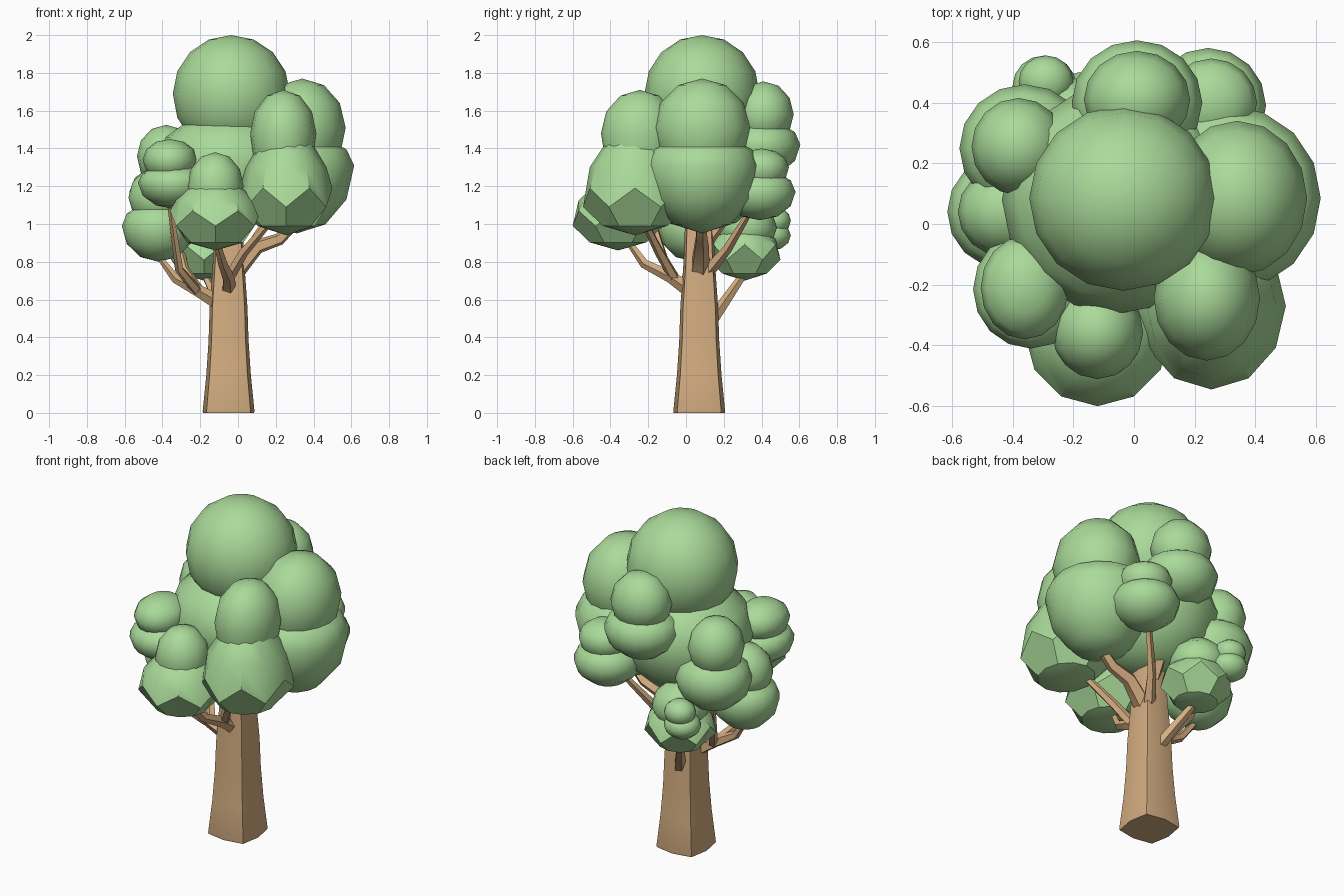
import bpy, bmesh
from math import sin, cos, pi, radians
from mathutils import Vector

if "Cube" in bpy.data.objects:
    bpy.data.objects.remove(bpy.data.objects["Cube"])


def material(name, rgb):
    m = bpy.data.materials.new(name)
    m.diffuse_color = (*rgb, 1)
    m.use_nodes = True
    m.node_tree.nodes["Principled BSDF"].inputs["Base Color"].default_value = m.diffuse_color
    return m


LEAF = material("leaf_green", (0.40, 0.70, 0.32))
BARK = material("bark_tan", (0.66, 0.42, 0.22))


def finish(name, bm, mat, angle):
    bmesh.ops.recalc_face_normals(bm, faces=bm.faces)
    me = bpy.data.meshes.new(name)
    bm.to_mesh(me)
    bm.free()
    ob = bpy.data.objects.new(name, me)
    bpy.context.collection.objects.link(ob)
    me.materials.append(mat)
    bpy.ops.object.select_all(action='DESELECT')
    ob.select_set(True)
    bpy.context.view_layer.objects.active = ob
    bpy.ops.object.shade_smooth_by_angle(angle=radians(angle))
    return ob


def skin(bm, rings, start=None, end=None):
    """Join rings of points; close each end with a cap or a pole point."""
    loops = [[bm.verts.new(p) for p in r] for r in rings]
    n = len(loops[0])
    for a, b in zip(loops, loops[1:]):
        for i in range(n):
            j = (i + 1) % n
            bm.faces.new((a[i], a[j], b[j], b[i]))
    for loop, pole in ((loops[0], start), (loops[-1], end)):
        if pole is None:
            bm.faces.new(loop)
        else:
            v = bm.verts.new(pole)
            for i in range(n):
                bm.faces.new((loop[i], loop[(i + 1) % n], v))


def puff(name, x, y, z, rx, ry, up, down, steps=6):
    """Rounded leaf puff, widest at height z."""
    bm = bmesh.new()
    rings = []
    for k in range(1, steps):
        t = pi * k / steps
        h = cos(t) * (up if cos(t) > 0 else down)
        rings.append([(x + rx * sin(t) * cos(a), y + ry * sin(t) * sin(a), z + h)
                      for a in (2 * pi * i / 16 for i in range(16))])
    skin(bm, rings, (x, y, z + up), (x, y, z - down))
    return finish(name, bm, LEAF, 55)


def bowl(name, x, y, rx, ry, top, rim, bottom, jag=0.04):
    """Leaf puff with a zigzag rim and a flattened underside."""
    bm = bmesh.new()
    rings = []
    for f, h, w in ((0.5, 0.87, 0), (0.87, 0.45, 0), (1, 0, 1)):
        rings.append([(x + rx * f * cos(a), y + ry * f * sin(a),
                       rim + (top - rim) * h + w * jag * (-1) ** i)
                      for i, a in ((i, 2 * pi * i / 12) for i in range(12))])
    rings.append([(x + rx * 0.62 * cos(a), y + ry * 0.62 * sin(a),
                   bottom + (rim - bottom) * 0.25)
                  for a in (2 * pi * i / 12 for i in range(12))])
    skin(bm, rings, (x, y, top), (x, y, bottom))
    return finish(name, bm, LEAF, 38)


def branch(name, points):
    """Tapered five-sided branch through (x, y, z, radius) points."""
    bm = bmesh.new()
    rings = []
    pts = [Vector(p[:3]) for p in points]
    for i, p in enumerate(points):
        d = pts[min(i + 1, len(pts) - 1)] - pts[max(i - 1, 0)]
        q = d.to_track_quat('Z', 'Y')
        rings.append([pts[i] + q @ Vector((p[3] * cos(a), p[3] * sin(a), 0))
                      for a in (2 * pi * k / 5 for k in range(5))])
    skin(bm, rings)
    return finish(name, bm, BARK, 40)


# Trunk: rounded-square section, flared at the foot
bm = bmesh.new()
rings = []
for z, r in ((0, 0.135), (0.01, 0.137), (0.2, 0.118), (0.38, 0.106),
             (0.56, 0.1), (0.8, 0.083), (1.0, 0.075), (1.2, 0.05)):
    rings.append([(-0.05 + r * s * cos(a), 0.07 + r * s * sin(a), z)
                  for s, a in ((1 if i % 2 == 0 else 1.2, i * pi / 4) for i in range(8))])
skin(bm, rings)
finish("trunk", bm, BARK, 45)

# Branches with their forks
branch("left_branch", [(-0.08, 0.05, 0.57, .045), (-0.2, 0.02, 0.64, .035),
                       (-0.33, 0.0, 0.71, .025), (-0.42, 0.03, 0.83, .015)])
branch("left_front_fork", [(-0.22, 0.01, 0.65, .03), (-0.31, -0.1, 0.76, .024), (-0.36, -0.2, 1.1, .014)])
branch("left_back_fork", [(-0.2, 0.03, 0.64, .028), (-0.28, 0.14, 0.76, .022), (-0.35, 0.25, 1.05, .014)])
branch("front_branch", [(-0.05, 0.03, 0.64, .04), (-0.05, -0.08, 0.72, .034),
                        (-0.08, -0.22, 0.79, .026), (-0.12, -0.32, 0.93, .016)])
branch("front_right_fork", [(-0.05, -0.06, 0.71, .03), (0.03, -0.14, 0.85, .026), (0.2, -0.24, 1.05, .018)])
branch("right_branch", [(-0.03, 0.07, 0.73, .055), (0.1, 0.08, 0.88, .042),
                        (0.22, 0.08, 0.92, .034), (0.32, 0.08, 1.02, .025)])
branch("back_branch", [(-0.05, 0.13, 0.48, .035), (-0.1, 0.2, 0.58, .03), (-0.18, 0.31, 0.74, .02)])
branch("back_right_branch", [(-0.02, 0.1, 0.73, .038), (0.06, 0.22, 0.87, .026), (0.2, 0.36, 1.1, .015)])
branch("back_upper_branch", [(-0.04, 0.1, 0.9, .04), (-0.02, 0.25, 1.1, .03), (0.01, 0.38, 1.32, .02)])

# Crown: main mass, then a lower and an upper puff for each cluster
puff("crown_top", -0.035, 0.085, 1.69, 0.31, 0.305, 0.31, 0.33, 8)
puff("crown_core", -0.05, 0.08, 1.32, 0.385, 0.375, 0.28, 0.36)

puff("right_lower", 0.31, 0.085, 1.31, 0.305, 0.305, 0.17, 0.36)
puff("right_upper", 0.34, 0.085, 1.51, 0.23, 0.255, 0.26, 0.3)

bowl("front_right_lower", 0.255, -0.27, 0.245, 0.275, 1.5, 1.14, 0.94, 0.05)
puff("front_right_upper", 0.24, -0.245, 1.48, 0.175, 0.205, 0.23, 0.35)

bowl("front_lower", -0.12, -0.36, 0.24, 0.24, 1.24, 1.03, 0.86)
puff("front_upper", -0.12, -0.355, 1.2, 0.15, 0.155, 0.18, 0.18)

puff("left_front_lower", -0.34, -0.215, 1.22, 0.19, 0.195, 0.1, 0.14)
puff("left_front_upper", -0.36, -0.21, 1.34, 0.145, 0.17, 0.11, 0.12)

puff("left_lower", -0.42, 0.04, 0.99, 0.195, 0.19, 0.13, 0.19)
puff("left_upper", -0.42, 0.04, 1.14, 0.16, 0.15, 0.16, 0.15)

puff("back_left_lower", -0.36, 0.25, 1.17, 0.215, 0.21, 0.15, 0.19)
puff("back_left_upper", -0.38, 0.255, 1.36, 0.155, 0.16, 0.165, 0.18)

puff("back_lower", 0.01, 0.4, 1.42, 0.215, 0.205, 0.13, 0.17)
puff("back_upper", 0.01, 0.41, 1.58, 0.175, 0.16, 0.175, 0.17)

puff("back_right_lower", 0.245, 0.39, 1.17, 0.19, 0.19, 0.12, 0.15)
puff("back_right_upper", 0.255, 0.4, 1.3, 0.15, 0.145, 0.1, 0.13)

bowl("low_back_lower", -0.18, 0.31, 0.2, 0.19, 1.0, 0.85, 0.7)
puff("low_back_upper", -0.19, 0.32, 0.98, 0.16, 0.16, 0.14, 0.13)
puff("small_back_left_lower", -0.295, 0.455, 0.94, 0.105, 0.1, 0.07, 0.08)
puff("small_back_left_upper", -0.29, 0.47, 1.02, 0.09, 0.085, 0.07, 0.08)
